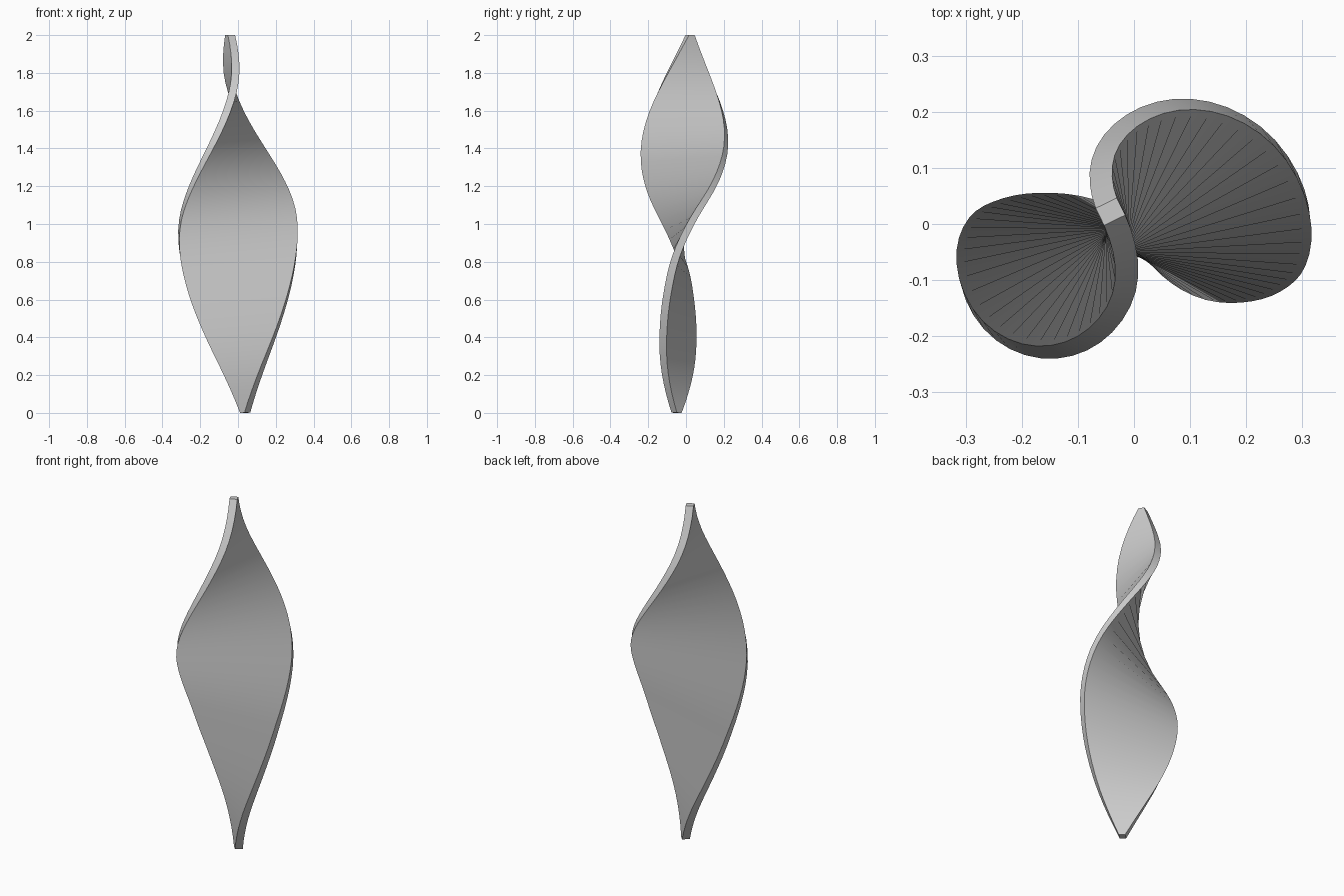
import bpy, bmesh, math
from mathutils import Vector

if "Cube" in bpy.data.objects:
    bpy.data.objects.remove(bpy.data.objects["Cube"])

# Heading of the strip's cross-section (degrees) at every 0.2 units of height
TWIST = [-47, -36, -24, -14, -4, 12, 35, 58, 80, 101, 116]
THICK = 0.042
STEPS = 40


def twist_at(z):
    # Catmull-Rom through the heading samples
    n = len(TWIST) - 1
    f = z / 2 * n
    i = min(int(f), n - 1)
    t = f - i
    b, c = TWIST[i], TWIST[i + 1]
    a = TWIST[i - 1] if i > 0 else 2 * b - c
    d = TWIST[i + 2] if i + 2 <= n else 2 * c - b
    return math.radians(0.5 * (2 * b + (c - a) * t + (2 * a - 5 * b + 4 * c - d) * t ** 2
                               + (3 * b - a - 3 * c + d) * t ** 3))


def section(bm, z):
    # Thin rectangle, widest at mid height, on a slightly leaning axis
    s = z / 2
    ang = twist_at(z)
    u = Vector((math.cos(ang), math.sin(ang), 0))
    v = Vector((-u.y, u.x, 0))
    w = 0.017 + 0.3 * math.sin(math.pi * s)
    c = Vector((0.038 - 0.08 * s, -0.05 + 0.03 * s + 0.042 * s * s, z))
    ring = []
    for a, b in ((-1, -1), (1, -1), (1, 1), (-1, 1)):
        p = c + u * (a * w) + v * (b * THICK / 2)
        p.z = min(2, max(0, p.z + 0.1 * a * w * u.x))
        ring.append(bm.verts.new(p))
    return ring


# Twisted leaf-shaped ribbon
bm = bmesh.new()
rings = [section(bm, 2 * i / STEPS) for i in range(STEPS + 1)]
for lo, hi in zip(rings, rings[1:]):
    for k in range(4):
        m = (k + 1) % 4
        bm.faces.new((lo[k], lo[m], hi[m], hi[k]))
bm.faces.new(rings[0][::-1])
bm.faces.new(rings[-1])
bmesh.ops.recalc_face_normals(bm, faces=bm.faces)
mesh = bpy.data.meshes.new("twisted_ribbon")
bm.to_mesh(mesh)
bm.free()
ribbon = bpy.data.objects.new("twisted_ribbon", mesh)
bpy.context.collection.objects.link(ribbon)
bpy.context.view_layer.objects.active = ribbon
ribbon.select_set(True)
bpy.ops.object.shade_smooth_by_angle(angle=math.radians(30))
